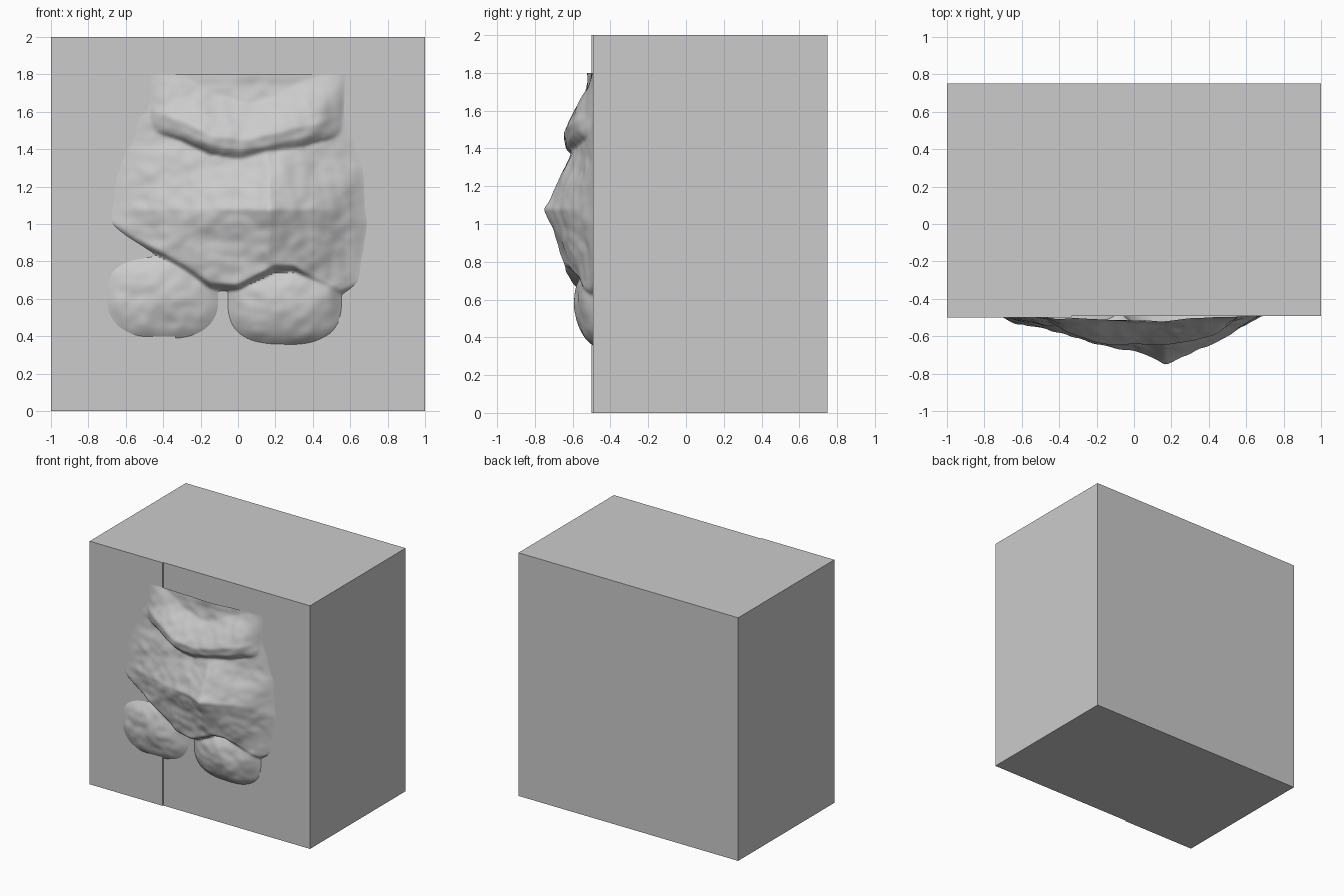
import bpy, bmesh, math
from mathutils import Vector, noise

if "Cube" in bpy.data.objects:
    bpy.data.objects.remove(bpy.data.objects["Cube"])


def lerp_curve(pts, t):
    """Piecewise-linear curve through (t, value) points, clamped at the ends."""
    if t <= pts[0][0]:
        return pts[0][1]
    for (a, va), (b, vb) in zip(pts, pts[1:]):
        if t <= b:
            return va + (vb - va) * (t - a) / (b - a)
    return pts[-1][1]


def step(a, b, t):
    t = max(0.0, min(1.0, (t - a) / (b - a)))
    return t * t * (3 - 2 * t)


def finish(bm, name):
    mesh = bpy.data.meshes.new(name)
    bm.to_mesh(mesh)
    bm.free()
    obj = bpy.data.objects.new(name, mesh)
    bpy.context.collection.objects.link(obj)
    return obj


# Block with a very shallow step on its front face
bm = bmesh.new()
outline = [(-1, -0.5), (-0.335, -0.5), (-0.335, -0.492), (1, -0.492), (1, 0.75), (-1, 0.75)]
base = bm.faces.new([bm.verts.new((x, y, 0)) for x, y in outline])
top = bmesh.ops.extrude_face_region(bm, geom=[base])
bmesh.ops.translate(bm, vec=(0, 0, 2), verts=[v for v in top["geom"] if isinstance(v, bmesh.types.BMVert)])
bmesh.ops.recalc_face_normals(bm, faces=bm.faces)
finish(bm, "block")

# Profiles of the relief: height across, height upward, and its edges
ACROSS = [(-0.85, -0.03), (-0.68, 0.005), (-0.4, 0.085), (-0.2, 0.15), (0, 0.185), (0.1, 0.225),
          (0.17, 0.255), (0.3, 0.205), (0.5, 0.105), (0.68, 0.0), (0.8, -0.05)]
UPWARD = [(0.45, 0.05), (0.6, 0.09), (0.7, 0.125), (0.8, 0.155), (0.9, 0.185), (1.0, 0.22), (1.08, 0.255),
          (1.2, 0.19), (1.3, 0.135), (1.4, 0.095), (1.55, 0.05), (1.75, 0.0)]
WIDTH = [(0.3, 0.8), (0.7, 0.93), (1.0, 1.0), (1.3, 0.96), (1.5, 0.85), (1.75, 0.7)]
LOWER_EDGE = [(-0.7, 1.0), (-0.58, 0.92), (-0.4, 0.82), (-0.28, 0.75), (-0.15, 0.66), (0, 0.65),
              (0.2, 0.75), (0.3, 0.75), (0.42, 0.68), (0.55, 0.62), (0.7, 0.7)]
LEDGE_EDGE = [(-0.45, 1.5), (-0.3, 1.45), (-0.15, 1.38), (0.02, 1.35), (0.2, 1.385), (0.48, 1.455), (0.6, 1.5)]
LEDGE_SHAPE = [(0, 0.1), (0.04, 0.14), (0.1, 0.15), (0.18, 0.105), (0.27, 0.05), (0.34, 0.01), (0.42, -0.03)]


def lump(x, z, cx, cz, rx, rz, h):
    d = (abs((x - cx) / rx) ** 2.6 + abs((z - cz) / rz) ** 2.6)
    return h * (1 - d) if d < 1.4 else -0.4 * h


def height(x, z):
    # Central mound, cut off along its lower edge
    w = x / lerp_curve(WIDTH, z)
    mound = lerp_curve(ACROSS, w) * (lerp_curve(UPWARD, z) + 0.025) / 0.28
    edge = lerp_curve(LOWER_EDGE, x)
    mound = -0.03 + (mound + 0.03) * step(edge - 0.025, edge + 0.025, z)
    # Overhanging ledge at the top
    low = lerp_curve(LEDGE_EDGE, x)
    side = 1 - abs((x - 0.04) / 0.52) ** 3
    ledge = lerp_curve(LEDGE_SHAPE, z - low) * max(side, -0.3) if z > low else -0.03
    # Two lumps below
    left = lump(x, z, -0.41, 0.61, 0.30, 0.22, 0.065)
    right = lump(x, z, 0.25, 0.58, 0.30, 0.22, 0.09)
    h = max(mound, ledge, left, right, -0.04)
    rough = noise.noise(Vector((x * 6, 0.3, z * 7))) * 0.016 + noise.noise(Vector((x * 15, 2.1, z * 17))) * 0.007
    return h + rough * step(-0.02, 0.05, h)


# Organic relief on the front face, trimmed where it sinks into the block
NX, NZ = 150, 150
bm = bmesh.new()
grid = []
for j in range(NZ + 1):
    z = 0.27 + 1.53 * j / NZ
    row = []
    for i in range(NX + 1):
        x = -0.85 + 1.62 * i / NX
        row.append(bm.verts.new((x, -0.495 - height(x, z), z)))
    grid.append(row)
for j in range(NZ):
    for i in range(NX):
        bm.faces.new((grid[j][i], grid[j][i + 1], grid[j + 1][i + 1], grid[j + 1][i]))
for _ in range(2):
    bmesh.ops.smooth_vert(bm, verts=bm.verts, factor=0.5, use_axis_y=True)
hidden = [f for f in bm.faces if all(v.co.y > -0.488 for v in f.verts)]
bmesh.ops.delete(bm, geom=hidden, context='FACES')
# Bring the highest point to its exact depth
peak = min(v.co.y for v in bm.verts)
for v in bm.verts:
    v.co.y = -0.495 + (v.co.y + 0.495) * 0.255 / (-0.495 - peak)
relief = finish(bm, "relief")
bpy.context.view_layer.objects.active = relief
relief.select_set(True)
bpy.ops.object.shade_smooth_by_angle(angle=math.radians(50))
